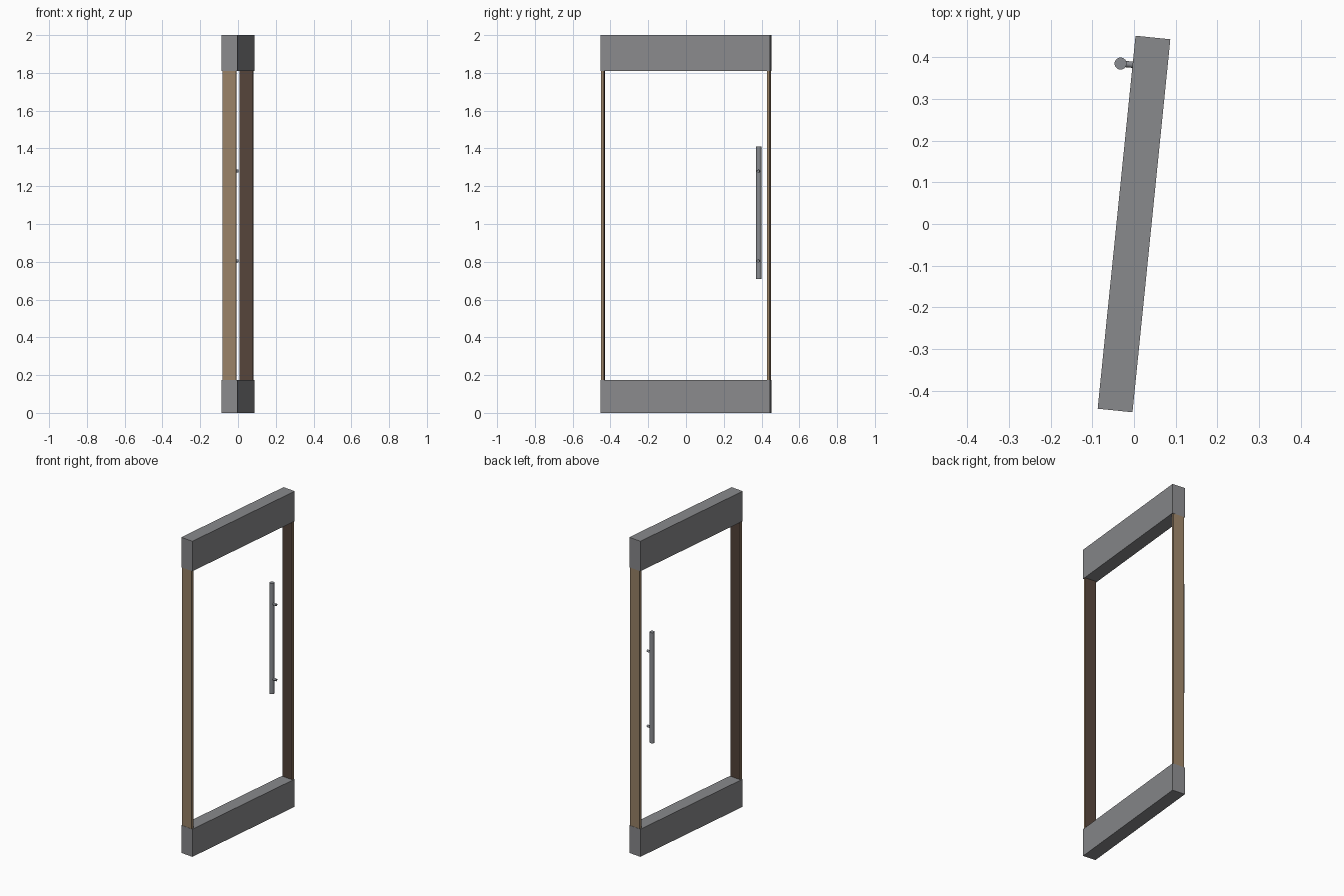
import bpy, bmesh, math
from mathutils import Matrix, Vector

if "Cube" in bpy.data.objects:
    bpy.data.objects.remove(bpy.data.objects["Cube"])

SWING = Matrix.Rotation(math.radians(-5.8), 4, 'Z')  # whole door is slightly turned


def material(name, rgb):
    m = bpy.data.materials.new(name)
    m.diffuse_color = (*rgb, 1)
    m.use_nodes = True
    m.node_tree.nodes["Principled BSDF"].inputs["Base Color"].default_value = m.diffuse_color
    return m


GREY = material("grey_metal", (0.25, 0.252, 0.262))
TAN = material("tan_wood", (0.32, 0.225, 0.135))
DARK = material("dark_brown", (0.09, 0.058, 0.042))
STEEL = material("handle_steel", (0.25, 0.26, 0.28))


def finish(bm, name, mats):
    bm.transform(SWING)
    mesh = bpy.data.meshes.new(name)
    bm.to_mesh(mesh)
    bm.free()
    for m in mats:
        mesh.materials.append(m)
    ob = bpy.data.objects.new(name, mesh)
    bpy.context.collection.objects.link(ob)
    return ob


def box(name, lo, hi, mats, inner=0):
    lo, hi = Vector(lo), Vector(hi)
    bm = bmesh.new()
    bmesh.ops.create_cube(bm, size=1, matrix=Matrix.Translation((lo + hi) / 2)
                          @ Matrix.Diagonal((*(hi - lo), 1)))
    bm.normal_update()
    for f in bm.faces:  # the face towards the opening gets the second colour
        if inner and f.normal.y * inner > 0.9:
            f.material_index = 1
    return finish(bm, name, mats)


def rod(name, a, b, radius, sides):
    a, b = Vector(a), Vector(b)
    turn = (b - a).to_track_quat('Z', 'Y').to_matrix().to_4x4()
    bm = bmesh.new()
    bmesh.ops.create_cone(bm, cap_ends=True, segments=sides, radius1=radius,
                          radius2=radius, depth=(b - a).length,
                          matrix=Matrix.Translation((a + b) / 2) @ turn)
    for f in bm.faces:
        f.smooth = len(f.verts) == 4
    for e in bm.edges:  # keep cap rims sharp
        e.smooth = all(len(f.verts) == 4 for f in e.link_faces)
    return finish(bm, name, [STEEL])


# Rails
box("bottom_rail", (-0.042, -0.45, 0), (0.042, 0.45, 0.175), [GREY])
box("top_rail", (-0.042, -0.45, 1.81), (0.042, 0.45, 2.0), [GREY])

# Thin stiles, dark on the side facing the opening
box("hinge_stile", (-0.036, -0.449, 0.175), (0.036, -0.434, 1.81), [TAN, DARK], 1)
box("handle_stile", (-0.036, 0.434, 0.175), (0.036, 0.449, 1.81), [TAN, DARK], -1)

# Pull handle on two standoffs
rod("pull_bar", (-0.071, 0.38, 0.71), (-0.071, 0.38, 1.411), 0.0145, 24)
for label, z in (("lower", 0.804), ("upper", 1.28)):
    rod(label + "_standoff", (-0.071, 0.38, z), (-0.036, 0.38, z), 0.0075, 16)
